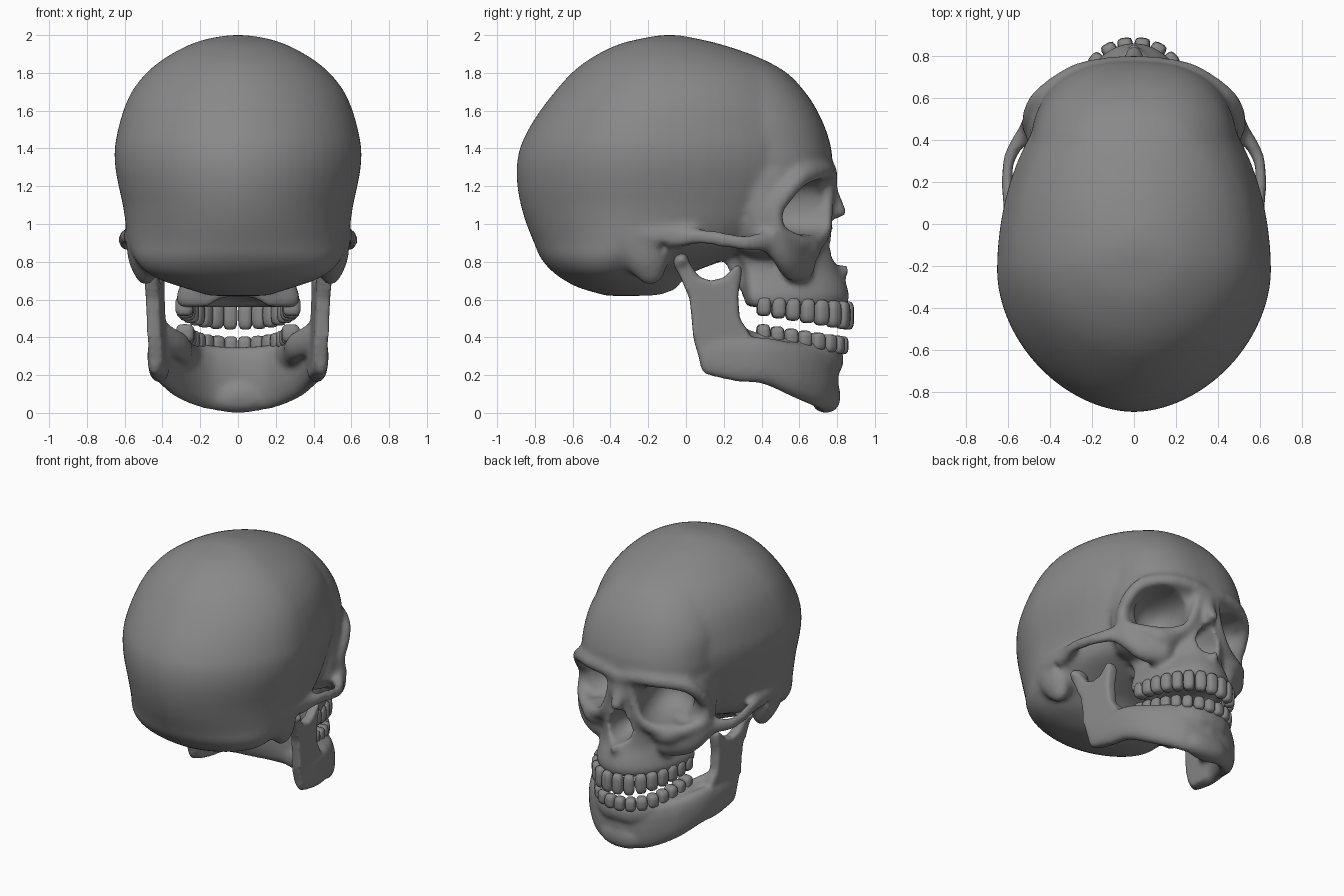
import bpy, math
from mathutils import Vector

bone = bpy.data.materials.new("bone")
bone.diffuse_color = (.25, .25, .25, 1)


def spline(rows, k=5):
    """Catmull-Rom interpolation of equal-length tuples."""
    p = [rows[0]] + list(rows) + [rows[-1]]
    out = []
    for i in range(1, len(p) - 2):
        for j in range(k):
            t = j / k
            out.append(tuple(
                0.5 * (2 * b + (c - a) * t + (2 * a - 5 * b + 4 * c - d) * t * t
                       + (3 * b - a - 3 * c + d) * t ** 3)
                for a, b, c, d in zip(p[i - 1], p[i], p[i + 1], p[i + 2])))
    return out + [tuple(rows[-1])]


def skin(part, rings):
    """Close a stack of equal rings into a solid."""
    verts, faces = part
    o, n = len(verts), len(rings[0])
    for r in rings:
        verts.extend(r)
    for k in range(len(rings) - 1):
        for i in range(n):
            a, b = o + k * n + i, o + k * n + (i + 1) % n
            faces.append((a, b, b + n, a + n))
    faces.append(tuple(range(o + n - 1, o - 1, -1)))
    top = o + (len(rings) - 1) * n
    faces.append(tuple(range(top, top + n)))


def blob(part, c, r, n=2.0, rot=0.0, seg=12, mirror=True):
    """Superellipsoid at c with radii r, mirrored across x unless central."""
    rows = seg * 2 // 3
    for s in ((1, -1) if mirror and abs(c[0]) > 1e-4 else (1,)):
        cr, sr = math.cos(s * rot), math.sin(s * rot)
        rings = []
        for k in range(rows + 1):
            lat = (-.5 + (k + .15 - .3 * k / rows) / rows) * math.pi
            ring = []
            for i in range(seg):
                a = 2 * math.pi * i / seg
                d = (math.cos(lat) * math.cos(a), math.cos(lat) * math.sin(a), math.sin(lat))
                q = sum(abs(x) ** n for x in d) ** (-1 / n)
                x, y, z = (d[m] * q * r[m] for m in range(3))
                ring.append((s * c[0] + x * cr - y * sr, c[1] + x * sr + y * cr, c[2] + z))
            rings.append(ring)
        skin(part, rings)


def chain(part, rows, k=5, n=2.0):
    """Bony strut: overlapping blobs along a path of (x, y, z, rx, ry, rz)."""
    for r in spline(rows, k):
        blob(part, r[:3], r[3:], n)


def power(v, e):
    return math.copysign(abs(v) ** e, v)


def loft(part, rows, f, nf=2.0, nb=2.0, seg=56):
    """Stack of sections (z, back, front, half width), widest at fraction f."""
    rings = []
    for z, yb, yf, w in spline(rows, 4):
        ym, ring = yb + f * (yf - yb), []
        for i in range(seg):
            a = 2 * math.pi * i / seg
            e, d = (2 / nf, yf - ym) if i < seg / 2 else (2 / nb, ym - yb)
            ring.append((w * power(math.cos(a), e), ym + d * power(math.sin(a), e), z))
        rings.append(ring)
    skin(part, rings)


def make(name, part):
    me = bpy.data.meshes.new(name)
    me.from_pydata(part[0], [], part[1])
    me.polygons.foreach_set("use_smooth", [True] * len(me.polygons))
    me.materials.append(bone)
    ob = bpy.data.objects.new(name, me)
    bpy.context.collection.objects.link(ob)
    return ob


def mod(ob, kind, **kw):
    m = ob.modifiers.new(kind, kind)
    for k, v in kw.items():
        setattr(m, k, v)
    bpy.context.view_layer.objects.active = ob
    bpy.ops.object.modifier_apply(modifier=m.name)


def fuse(ob, size):
    mod(ob, 'REMESH', mode='VOXEL', voxel_size=size, use_smooth_shade=True)


# Braincase
p = ([], [])
loft(p, [(.62, -.42, -.10, .15), (.66, -.56, -.05, .28), (.70, -.64, -.02, .40),
         (.75, -.71, .05, .49), (.82, -.77, .24, .55), (.90, -.805, .48, .58),
         (1.0, -.845, .62, .595), (1.1, -.875, .70, .61), (1.2, -.893, .74, .632),
         (1.3, -.897, .765, .65), (1.4, -.88, .765, .653), (1.5, -.835, .735, .635),
         (1.6, -.772, .695, .607), (1.7, -.695, .63, .563), (1.8, -.605, .535, .485),
         (1.88, -.50, .39, .385), (1.95, -.36, .19, .255), (1.985, -.22, .04, .14),
         (2.0, -.13, -.04, .04)], .4, 2.0, 1.85)
# Forehead and temples
loft(p, [(1.17, .05, .70, .40), (1.24, .0, .755, .475), (1.32, -.05, .775, .495),
         (1.42, -.1, .765, .495), (1.55, -.2, .72, .49), (1.68, -.3, .645, .45),
         (1.80, -.3, .53, .37), (1.88, -.3, .385, .27)], .45, 2.5)
# Upper jaw
loft(p, [(.56, .31, .845, .31), (.61, .30, .865, .328), (.68, .29, .85, .305),
         (.76, .28, .815, .28), (.85, .25, .80, .29), (.95, .25, .795, .30),
         (1.05, .25, .78, .23), (1.15, .28, .76, .18), (1.22, .3, .74, .12)], .1)
# Brow and outer eye rim
chain(p, [(0, .745, 1.25, .06, .06, .065), (.12, .745, 1.28, .055, .055, .055),
          (.28, .715, 1.28, .05, .05, .05), (.43, .62, 1.25, .045, .045, .05),
          (.485, .54, 1.17, .045, .045, .05), (.495, .475, 1.07, .045, .042, .05),
          (.49, .48, .96, .05, .05, .05)])
# Lower eye rim
chain(p, [(.49, .50, .94, .04, .05, .05), (.38, .61, .895, .05, .05, .05),
          (.25, .68, .90, .05, .05, .05), (.14, .735, .98, .04, .04, .05),
          (.09, .75, 1.12, .035, .035, .05), (.07, .75, 1.22, .04, .04, .05)])
# Side wall and floor of the eye sockets
chain(p, [(.43, .43, 1.25, .07, .13, .08), (.43, .41, 1.08, .085, .10, .08),
          (.41, .41, .95, .10, .11, .07)])
blob(p, (.32, .43, .89), (.15, .17, .07))
# Cheekbone and arch
chain(p, [(.53, .42, .91, .03, .04, .05), (.47, .50, .87, .05, .06, .095),
          (.39, .55, .815, .065, .07, .11), (.27, .60, .79, .08, .09, .10)])
blob(p, (.27, .61, .87), (.13, .11, .09))
chain(p, [(.52, .44, .91, .035, .045, .06), (.592, .32, .90, .03, .04, .047),
          (.605, .20, .915, .03, .04, .045), (.597, .08, .935, .03, .04, .045),
          (.575, -.03, .93, .035, .05, .055), (.555, -.18, .94, .05, .08, .07),
          (.53, -.32, .97, .06, .08, .06)])
# Bump behind the ear, plates behind the palate
chain(p, [(.525, -.24, .92, .07, .15, .10), (.50, -.215, .83, .085, .13, .10),
          (.49, -.19, .755, .06, .08, .08)])
chain(p, [(.16, .24, .88, .04, .07, .05), (.17, .29, .70, .03, .05, .05)])
# Nose bridge and spine under the nose
chain(p, [(0, .75, 1.21, .06, .05, .05), (0, .775, 1.14, .05, .045, .04),
          (0, .818, 1.065, .045, .035, .035)])
chain(p, [(0, .79, .73, .05, .05, .05), (0, .855, .76, .02, .02, .022)])
skull = make("skull", p)
fuse(skull, .02)

# Hollows: eye sockets, nose, palate, ears, spine opening
p = ([], [])
blob(p, (.285, .64, 1.09), (.172, .28, .148), 2.4, -.3, 24)
blob(p, (0, .80, .885), (.095, .24, .105), seg=24)
blob(p, (0, .82, .95), (.055, .22, .08), seg=24)
blob(p, (0, .50, .55), (.21, .27, .09), seg=24)
blob(p, (.62, -.12, .87), (.10, .035, .04))
blob(p, (0, -.16, .60), (.09, .11, .10))
cutter = make("hollow_cutter", p)
fuse(cutter, .025)
cutter.hide_render = True
mod(skull, 'BOOLEAN', operation='DIFFERENCE', solver='EXACT', object=cutter)
bpy.data.objects.remove(cutter)
fuse(skull, .015)
mod(skull, 'SMOOTH', factor=.5, iterations=9)

# Lower jaw: curved body, tooth ridge, chin
p = ([], [])
chain(p, [(.44, .12, .30, .04, .05, .10), (.425, .27, .285, .05, .05, .12),
          (.395, .42, .275, .055, .055, .125), (.31, .58, .225, .06, .06, .145),
          (.17, .71, .19, .06, .06, .168), (0, .75, .175, .06, .06, .175)], 6, 2.6)
chain(p, [(.39, .26, .40, .04, .04, .08), (.31, .37, .355, .055, .04, .075),
          (.275, .55, .315, .05, .045, .08), (.20, .705, .295, .045, .04, .075),
          (.10, .78, .28, .04, .04, .075), (0, .795, .28, .04, .04, .07)], 6)
blob(p, (0, .74, .09), (.17, .078, .09), 2.3, seg=24)
# Upright branches with hinge knobs
side = [(-.05, .83), (-.02, .845), (.02, .79), (.07, .72), (.13, .70), (.20, .715),
        (.25, .77), (.28, .79), (.30, .76), (.275, .62), (.285, .50), (.33, .43),
        (.35, .30), (.30, .18), (.14, .20), (.075, .27), (.04, .39), (.02, .60),
        (-.03, .72), (-.07, .79)]
for s in (1, -1):
    skin(p, [[(s * (.44 + .04 * (z - .2) - .12 * max(0, y) + h), y, z) for y, z in side[::-s]]
             for h in (-.038, .038)])
blob(p, (.455, -.025, .805), (.08, .042, .045))
jaw = make("lower_jaw", p)
fuse(jaw, .013)
mod(jaw, 'SMOOTH', factor=.5, iterations=12)


# Teeth, evenly spaced along a rounded arch
def teeth(name, a, b, ends, count=16):
    pts, e = [], 2 / 2.3
    for i in range(401):
        t = math.pi * i / 400
        pts.append(Vector((a * power(math.cos(t), e), .37 + b * max(0, math.sin(t)) ** e, 0)))
    run = [0]
    for u, v in zip(pts, pts[1:]):
        run.append(run[-1] + (v - u).length)
    step = run[-1] / count
    part = ([], [])
    for i in range(count):
        k = next(j for j, d in enumerate(run) if d >= (i + .5) * step)
        c, t = pts[k], pts[min(k + 3, 400)] - pts[max(k - 3, 0)]
        f = (c.y - .37) / b
        lo, hi = ends(f)
        blob(part, (c.x, c.y, (lo + hi) / 2), (step * .47, .048 - .012 * f, (hi - lo) / 2),
             3.8, math.atan2(t.y, t.x), 16, False)
    return make(name, part)


teeth("upper_teeth", .285, .485, lambda f: (.52 - .08 * f, .62 - .03 * f))
teeth("lower_teeth", .28, .455, lambda f: (.38 - .07 * f, .475 - .07 * f))
